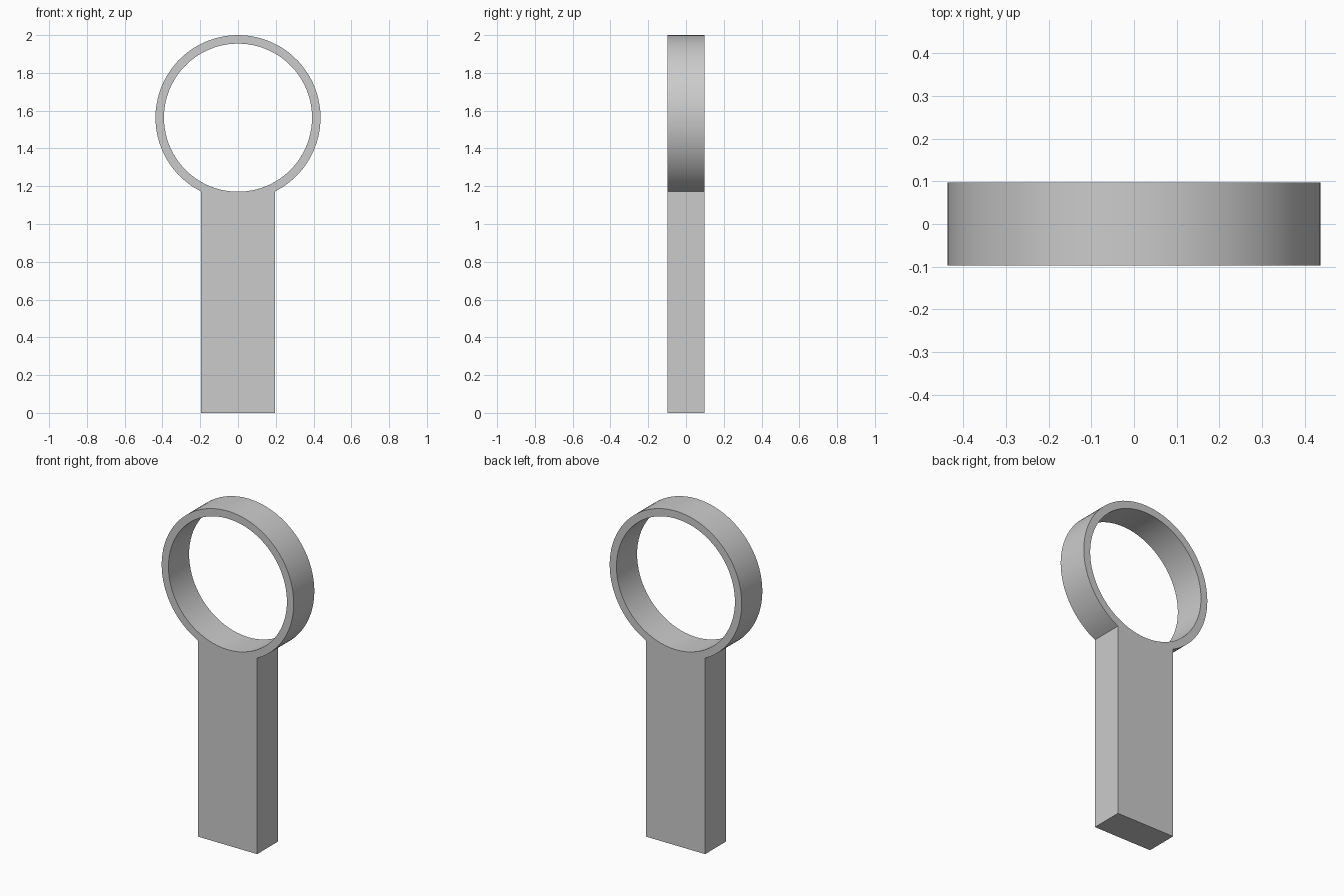
import bpy, bmesh, math

cube = bpy.data.objects.get("Cube")
if cube:
    bpy.data.objects.remove(cube, do_unlink=True)

OUTER, INNER, DEPTH, HALF_WIDTH = 0.437, 0.392, 0.195, 0.195
CENTRE = 2 - OUTER
ARC_STEPS, HANDLE_STEPS = 72, 20

grey = bpy.data.materials.new("light grey")
grey.use_nodes = True
colour = (0.6, 0.6, 0.6, 1)
grey.diffuse_color = colour
grey.node_tree.nodes["Principled BSDF"].inputs["Base Color"].default_value = colour

# Angles measured from straight down: handle span first, then the open arc
half = math.asin(HALF_WIDTH / OUTER)
angles = [-half + 2 * half * i / HANDLE_STEPS for i in range(HANDLE_STEPS)]
angles += [half + (math.tau - 2 * half) * i / ARC_STEPS for i in range(ARC_STEPS)]

bm = bmesh.new()


def circle(radius):
    return [bm.verts.new((radius * math.sin(a), -DEPTH / 2,
                          CENTRE - radius * math.cos(a))) for a in angles]


# Flat front outline: ring band
inner, outer = circle(INNER), circle(OUTER)
count = len(angles)
for i in range(count):
    j = (i + 1) % count
    bm.faces.new((inner[i], outer[i], outer[j], inner[j]))

# Handle hanging from the bottom of the ring
foot = [bm.verts.new((v.co.x, v.co.y, 0)) for v in outer[:HANDLE_STEPS + 1]]
for i in range(HANDLE_STEPS):
    bm.faces.new((outer[i], foot[i], foot[i + 1], outer[i + 1]))

# Thickness
result = bmesh.ops.extrude_face_region(bm, geom=bm.faces[:], use_keep_orig=True)
moved = [g for g in result["geom"] if isinstance(g, bmesh.types.BMVert)]
bmesh.ops.translate(bm, verts=moved, vec=(0, DEPTH, 0))
bmesh.ops.recalc_face_normals(bm, faces=bm.faces[:])

mesh = bpy.data.meshes.new("ring_with_handle")
bm.to_mesh(mesh)
bm.free()
mesh.materials.append(grey)
body = bpy.data.objects.new("ring_with_handle", mesh)
bpy.context.collection.objects.link(body)

# Smooth curves with sharp rims
bpy.ops.object.select_all(action="DESELECT")
body.select_set(True)
bpy.context.view_layer.objects.active = body
bpy.ops.object.shade_smooth_by_angle(angle=math.radians(30))
